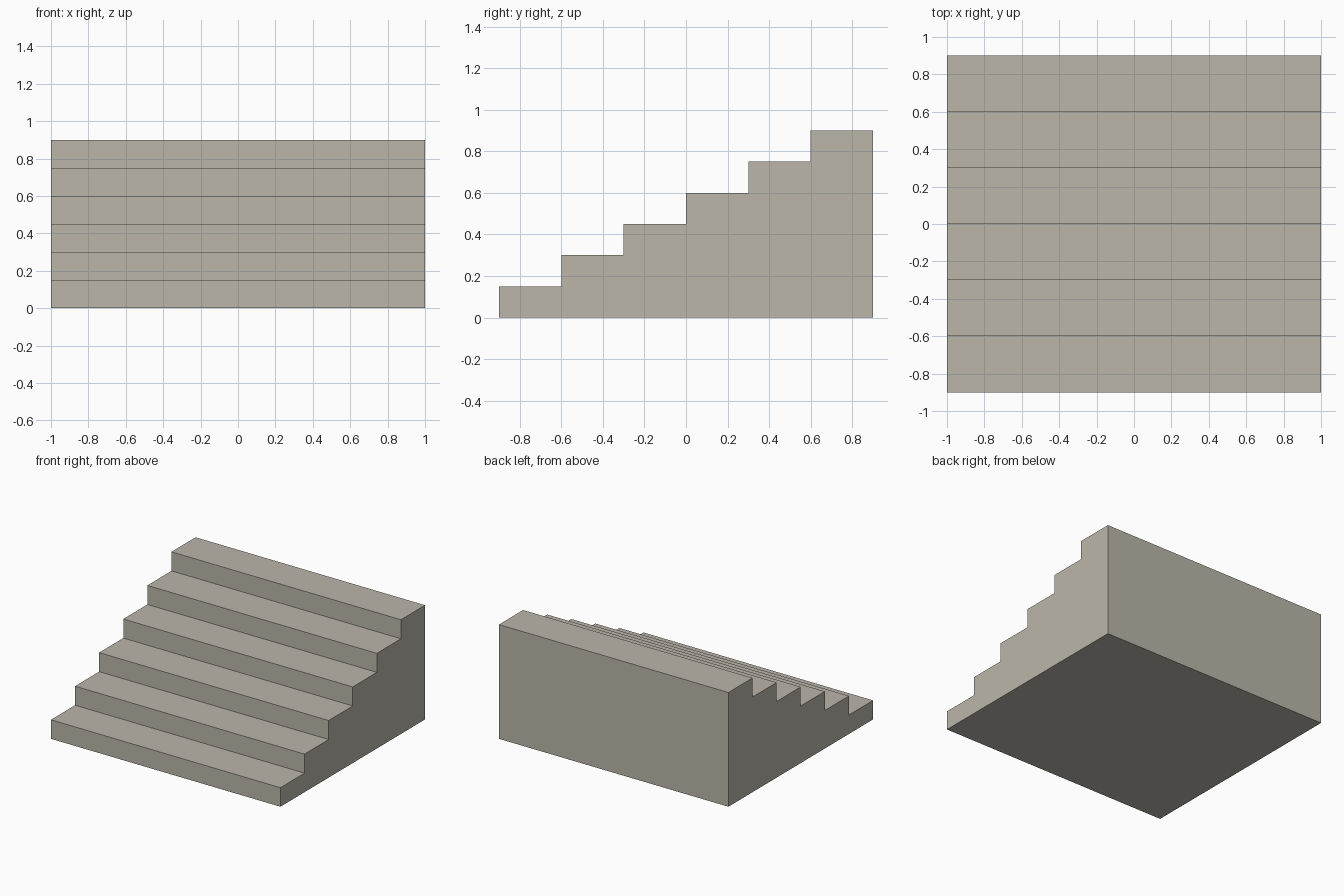
import bpy, bmesh

if "Cube" in bpy.data.objects:
    bpy.data.objects.remove(bpy.data.objects["Cube"])

STEPS, TREAD, RISE, HALF_WIDTH = 6, 0.30, 0.15, 1.0
DEPTH = STEPS * TREAD

# Stone colour
stone = bpy.data.materials.new("warm grey stone")
stone.diffuse_color = (0.497, 0.468, 0.402, 1.0)
stone.use_nodes = True
stone.node_tree.nodes["Principled BSDF"].inputs["Base Color"].default_value = stone.diffuse_color

# Stepped side profile in (y, z)
profile = [(-DEPTH / 2, 0.0)]
for i in range(STEPS):
    y = -DEPTH / 2 + i * TREAD
    z = (i + 1) * RISE
    profile += [(y, z), (y + TREAD, z)]
profile.append((DEPTH / 2, 0.0))

# Solid staircase: profile extruded across the width
bm = bmesh.new()
side = bm.faces.new([bm.verts.new((-HALF_WIDTH, y, z)) for y, z in profile])
new = bmesh.ops.extrude_face_region(bm, geom=[side], use_keep_orig=True)["geom"]
bmesh.ops.translate(bm, vec=(2 * HALF_WIDTH, 0, 0),
                    verts=[g for g in new if isinstance(g, bmesh.types.BMVert)])
bmesh.ops.recalc_face_normals(bm, faces=bm.faces[:])

mesh = bpy.data.meshes.new("staircase")
bm.to_mesh(mesh)
bm.free()
mesh.materials.append(stone)
bpy.context.collection.objects.link(bpy.data.objects.new("staircase", mesh))
